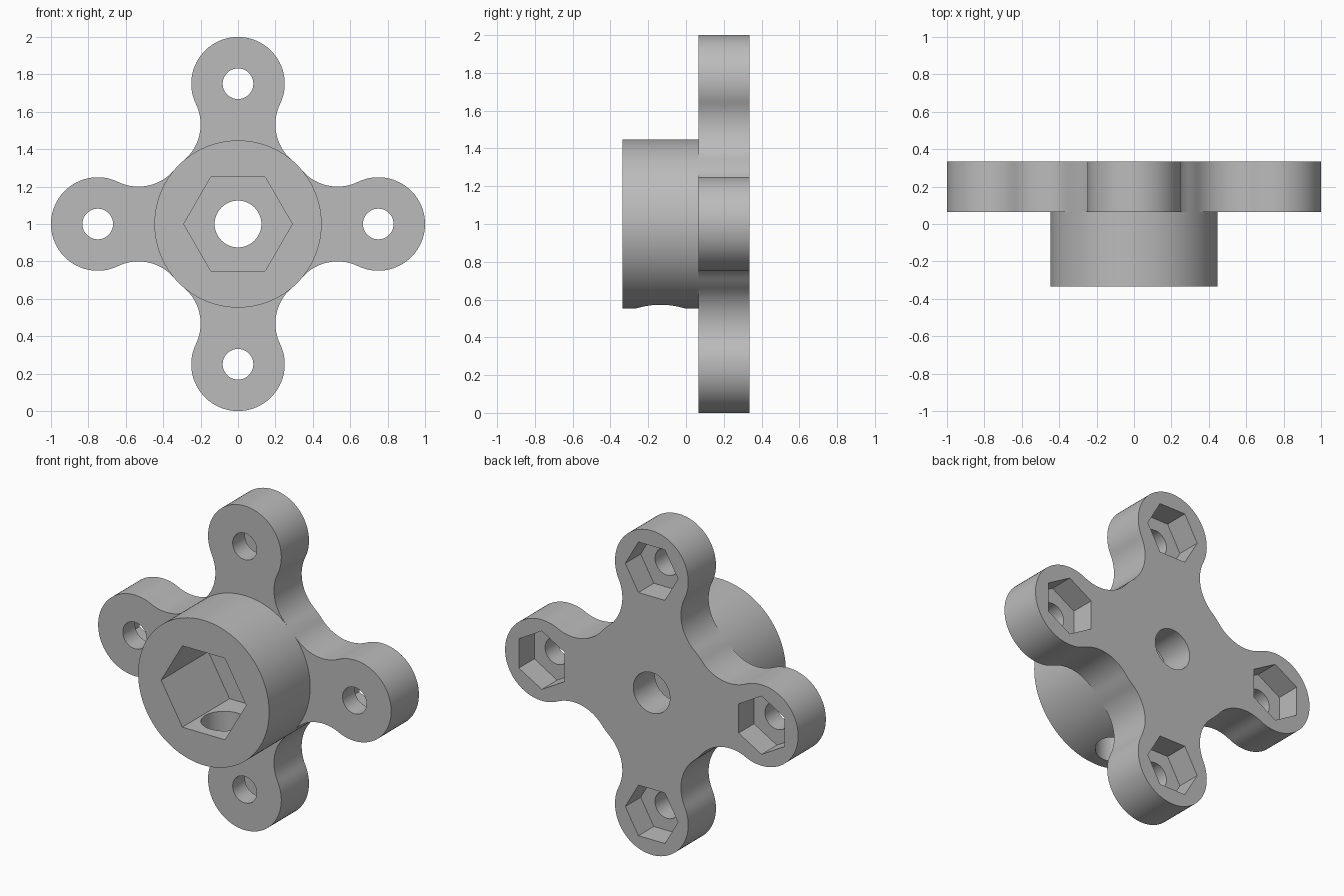
import bpy, bmesh, math
from math import pi, cos, sin, atan2, hypot

cube = bpy.data.objects.get("Cube")
if cube:
    bpy.data.objects.remove(cube, do_unlink=True)

FRONT, STEP, BACK = -0.335, 0.065, 0.335   # depth of boss face, plate face, plate back
ARM, TIP, HUB, FILLET = 0.75, 0.25, 0.447, 0.25
POCKET_FLOOR = 0.125
MID = 1.0                                   # height of the hub axis

grey = bpy.data.materials.new("plain grey")
grey.use_nodes = True
colour = (0.5, 0.5, 0.5, 1)
grey.diffuse_color = colour
grey.node_tree.nodes["Principled BSDF"].inputs["Base Color"].default_value = colour


def arc(cx, cy, r, a, b, n):
    """Points from angle a to angle b, both ends included."""
    return [(cx + r * cos(a + (b - a) * i / n), cy + r * sin(a + (b - a) * i / n))
            for i in range(n + 1)]


def ring(cx, cy, r, n=64, turn=0.0):
    return arc(cx, cy, r, turn, turn + 2 * pi, n)[:-1]


def prism(name, points, y0, y1):
    """Extrude a front-view outline from y0 to y1."""
    bm = bmesh.new()
    face = bm.faces.new([bm.verts.new((x, y0, z + MID)) for x, z in points])
    new = bmesh.ops.extrude_face_region(bm, geom=[face])["geom"]
    bmesh.ops.translate(bm, vec=(0, y1 - y0, 0),
                        verts=[v for v in new if isinstance(v, bmesh.types.BMVert)])
    bmesh.ops.recalc_face_normals(bm, faces=bm.faces)
    mesh = bpy.data.meshes.new(name)
    bm.to_mesh(mesh)
    bm.free()
    mesh.materials.append(grey)
    obj = bpy.data.objects.new(name, mesh)
    bpy.context.collection.objects.link(obj)
    return obj


def activate(obj):
    bpy.ops.object.select_all(action="DESELECT")
    obj.select_set(True)
    bpy.context.view_layer.objects.active = obj


def cut(target, cutter):
    """Subtract the cutter, then discard it."""
    cutter.hide_render = True
    mod = target.modifiers.new("cut", "BOOLEAN")
    mod.operation = "DIFFERENCE"
    mod.solver = "EXACT"
    mod.object = cutter
    activate(target)
    bpy.ops.object.modifier_apply(modifier=mod.name)
    bpy.data.objects.remove(cutter, do_unlink=True)


# Outline of one arm: fillet, rounded tip, fillet, then a short hub arc
reach, gap = HUB + FILLET, TIP + FILLET
fx = (reach ** 2 - gap ** 2 + ARM ** 2) / (2 * ARM)
fy = math.sqrt(reach ** 2 - fx ** 2)
hub_angle = atan2(fy, fx)
tip_angle = atan2(fy, fx - ARM)
upper = arc(fx, fy, FILLET, tip_angle - pi, hub_angle - pi, 20)
lower = [(x, -y) for x, y in reversed(upper)]
tip = arc(ARM, 0, TIP, -tip_angle, tip_angle, 48)
hub = arc(0, 0, HUB, hub_angle, pi / 2 - hub_angle, 6)
arm = lower + tip[1:-1] + upper + hub[1:-1]
outline = []
for k in range(4):
    c, s = cos(k * pi / 2), sin(k * pi / 2)
    outline += [(x * c - y * s, x * s + y * c) for x, y in arm]

# Four-armed plate with bore and hexagonal pocket floor
plate = prism("four_arm_plate", outline, STEP, BACK)
cut(plate, prism("bore_cutter", ring(0, 0, 0.125), 0, 0.5))
cut(plate, prism("hub_hex_cutter", ring(0, 0, 0.29, 6), -0.5, POCKET_FLOOR))

# Bolt hole and rear nut pocket in each arm
for k in range(4):
    a = k * pi / 2
    x, z = ARM * cos(a), ARM * sin(a)
    cut(plate, prism("bolt_cutter", ring(x, z, 0.082, 48), 0, 0.5))
    cut(plate, prism("nut_cutter", ring(x, z, 0.18, 6, a + pi / 6), BACK - 0.15, 0.5))

# Round boss with hexagonal socket and a radial hole underneath
boss = prism("round_boss", ring(0, 0, HUB, 128), FRONT, STEP)
cut(boss, prism("socket_cutter", ring(0, 0, 0.29, 6), -0.5, 0.5))
bpy.ops.mesh.primitive_cylinder_add(vertices=48, radius=0.13, depth=0.5,
                                    location=(0, (FRONT + STEP) / 2, 0.65))
cut(boss, bpy.context.object)

for obj in (plate, boss):
    activate(obj)
    bpy.ops.object.shade_smooth_by_angle(angle=math.radians(30))
